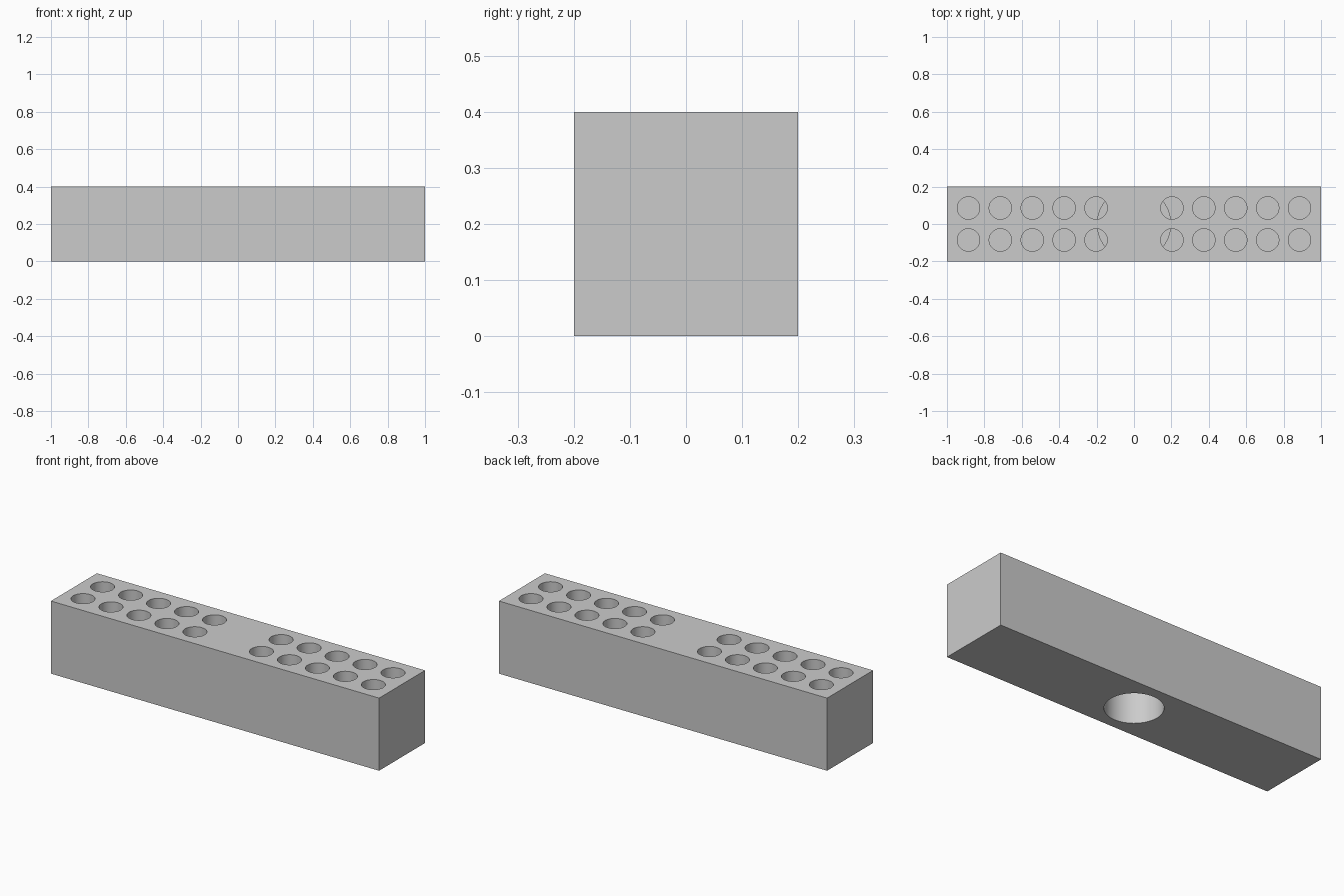
import bpy
import bmesh
from mathutils import Matrix

cube = bpy.data.objects.get("Cube")
if cube:
    bpy.data.objects.remove(cube, do_unlink=True)

LENGTH, SIDE = 2.0, 0.4
HOLE_R, HOLE_FLOOR, PITCH = 0.06, 0.25, 0.1705
FIRST_X, ROW_Y = 0.203, 0.0855

grey = bpy.data.materials.new("plain grey")
grey.use_nodes = True
colour = (0.6, 0.6, 0.6, 1)
grey.diffuse_color = colour
grey.node_tree.nodes["Principled BSDF"].inputs["Base Color"].default_value = colour


def make_object(name, bm):
    mesh = bpy.data.meshes.new(name)
    bm.to_mesh(mesh)
    bm.free()
    mesh.materials.append(grey)
    obj = bpy.data.objects.new(name, mesh)
    bpy.context.collection.objects.link(obj)
    return obj


def add_cylinder(bm, x, y, radius, z0, z1, sides=64):
    bmesh.ops.create_cone(
        bm, cap_ends=True, segments=sides, radius1=radius, radius2=radius,
        depth=z1 - z0, matrix=Matrix.Translation((x, y, (z0 + z1) / 2)))


def cut(target, name, cylinders):
    # Subtract a set of separate upright cylinders, then drop the cutter
    bm = bmesh.new()
    for cylinder in cylinders:
        add_cylinder(bm, *cylinder)
    cutter = make_object(name, bm)
    cutter.hide_render = True
    mod = target.modifiers.new(name, "BOOLEAN")
    mod.operation = "DIFFERENCE"
    mod.solver = "EXACT"
    mod.object = cutter
    bpy.ops.object.modifier_apply(modifier=mod.name)
    bpy.data.objects.remove(cutter, do_unlink=True)


# Rectangular block
bm = bmesh.new()
bmesh.ops.create_cube(
    bm, size=1,
    matrix=Matrix.Translation((0, 0, SIDE / 2)) @ Matrix.Diagonal((LENGTH, SIDE, SIDE, 1)))
block = make_object("holder_block", bm)
bpy.ops.object.select_all(action="DESELECT")
block.select_set(True)
bpy.context.view_layer.objects.active = block

# Round opening underneath, widening to a hidden chamber
cut(block, "bottom_opening", [(0, 0, 0.144, -0.1, 0.22)])
cut(block, "inner_chamber", [(0, 0, 0.196, 0.2, 0.3)])

# Two rows of blind holes on each side of the plain middle
cut(block, "top_holes", [
    (sx * (FIRST_X + i * PITCH), sy * ROW_Y, HOLE_R, HOLE_FLOOR, SIDE + 0.1)
    for sx in (-1, 1) for sy in (-1, 1) for i in range(5)])

bpy.ops.object.shade_smooth_by_angle(angle=0.5)
